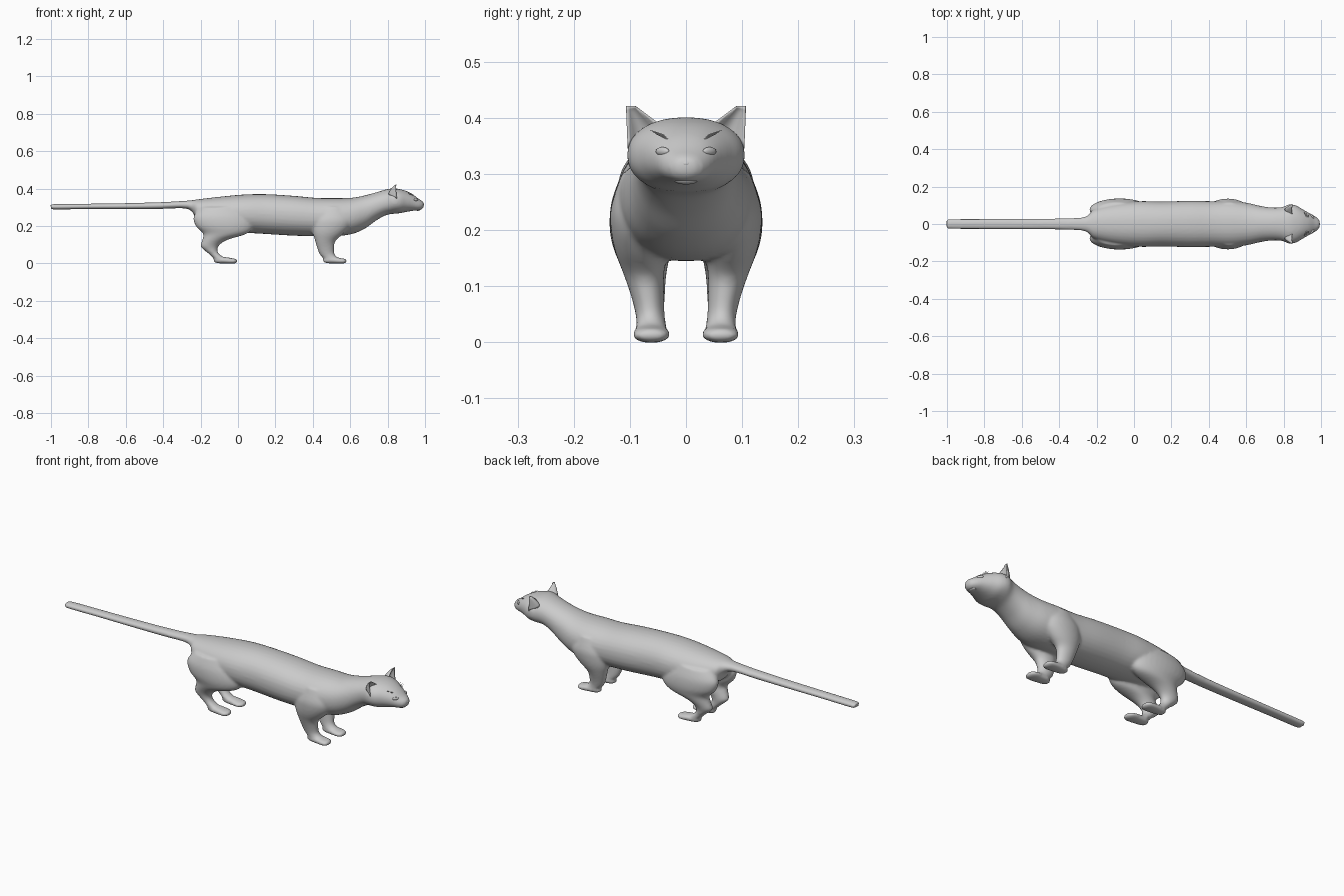
import bpy, bmesh, math
from mathutils import Vector

if "Cube" in bpy.data.objects:
    bpy.data.objects.remove(bpy.data.objects["Cube"])


def catmull(rows, steps=5):
    """Smoothly interpolate a list of parameter rows."""
    out = []
    for i in range(len(rows) - 1):
        p = [rows[max(i - 1, 0)], rows[i], rows[i + 1], rows[min(i + 2, len(rows) - 1)]]
        for s in range(steps):
            t = s / steps
            out.append([0.5 * (2 * b + (c - a) * t + (2 * a - 5 * b + 4 * c - d) * t * t
                               + (3 * b - a - 3 * c + d) * t ** 3) for a, b, c, d in zip(*p)])
    return out + [list(rows[-1])]


def skin(bm, rings):
    """Bridge equal-length rings and cap both ends."""
    vs = [[bm.verts.new(p) for p in r] for r in rings]
    n = len(vs[0])
    for a, b in zip(vs, vs[1:]):
        for i in range(n):
            bm.faces.new((a[i], a[(i + 1) % n], b[(i + 1) % n], b[i]))
    bm.faces.new(vs[0])
    bm.faces.new(vs[-1])


def spow(v, e):
    return math.copysign(abs(v) ** e, v)


ANG = [2 * math.pi * i / 32 for i in range(32)]


def loft_x(bm, rows, yc=0.0, e=0.92):
    """Rows are x, bottom z, top z, half width."""
    skin(bm, [[(x, yc + w * spow(math.cos(a), e),
                (lo + hi) / 2 + (hi - lo) / 2 * spow(math.sin(a), e)) for a in ANG]
              for x, lo, hi, w in catmull(rows)])


def loft_z(bm, rows, side):
    """Rows are z, rear x, front x, centre y, half width."""
    skin(bm, [[((x0 + x1) / 2 + (x1 - x0) / 2 * math.cos(a), side * (yc + w * math.sin(a)), z)
               for a in ANG] for z, x0, x1, yc, w in catmull(rows)])


def finish(bm, name):
    bmesh.ops.recalc_face_normals(bm, faces=bm.faces[:])
    for f in bm.faces:
        f.smooth = True
    me = bpy.data.meshes.new(name)
    bm.to_mesh(me)
    bm.free()
    ob = bpy.data.objects.new(name, me)
    bpy.context.collection.objects.link(ob)
    return ob


# Tail, torso, neck and head in one sweep
TRUNK = [
    (-1.0, .293, .312, .018), (-.985, .288, .317, .026), (-.8, .29, .319, .028),
    (-.6, .29, .322, .029), (-.42, .291, .327, .03), (-.29, .294, .334, .034),
    (-.245, .275, .338, .048), (-.21, .225, .343, .08), (-.1, .18, .356, .11),
    (.03, .165, .368, .122), (.15, .157, .37, .12), (.3, .148, .361, .124),
    (.42, .145, .35, .122), (.52, .145, .349, .124), (.61, .157, .351, .112),
    (.68, .187, .364, .096), (.74, .23, .38, .088), (.79, .257, .395, .09),
    (.83, .265, .401, .105), (.865, .268, .397, .1), (.9, .275, .387, .08),
    (.935, .281, .369, .06), (.965, .284, .346, .044), (.984, .29, .334, .03), (.994, .303, .326, .014)]
HIND = [
    (.3, -.2, .03, .07, .045), (.25, -.238, .07, .075, .058), (.2, -.226, .08, .078, .058),
    (.16, -.188, .05, .077, .05), (.13, -.19, -.045, .073, .04), (.11, -.197, -.085, .07, .034),
    (.09, -.2, -.105, .067, .03), (.07, -.18, -.11, .065, .027), (.05, -.155, -.1, .063, .026),
    (.03, -.135, -.072, .062, .027), (.012, -.12, -.05, .062, .026)]
FORE = [
    (.3, .44, .58, .07, .045), (.24, .4, .61, .076, .058), (.2, .395, .6, .08, .054),
    (.16, .4, .565, .08, .046), (.12, .412, .522, .075, .036), (.085, .422, .514, .069, .03),
    (.05, .436, .516, .064, .026), (.028, .455, .535, .062, .027), (.01, .475, .54, .062, .026)]

bm = bmesh.new()
loft_x(bm, TRUNK)
for side in (1, -1):
    for leg, heel in ((HIND, -.13), (FORE, .455)):
        loft_z(bm, leg, side)
        # paw
        loft_x(bm, [(heel, .008, .022, .012), (heel + .02, .001, .032, .025),
                    (heel + .06, -.001, .034, .031), (heel + .1, -.001, .027, .034),
                    (heel + .118, .001, .024, .026), (heel + .126, .006, .019, .012)],
               yc=side * .062)
body = finish(bm, "body")
m = body.modifiers.new("blend", 'REMESH')
m.mode = 'VOXEL'
m.voxel_size = .006
m.use_smooth_shade = True
m = body.modifiers.new("soften", 'SMOOTH')
m.factor = .5
m.iterations = 10

bpy.context.view_layer.update()
skin_ob = body.evaluated_get(bpy.context.evaluated_depsgraph_get())


def face_x(y, z):
    """Surface of the face seen from the nose side."""
    hit, loc, _, _ = skin_ob.ray_cast(Vector((1.5, y, z)), Vector((-1, 0, 0)))
    return loc.x if hit else .93


def ellipsoid(name, loc, size, rot=(0, 0, 0)):
    bpy.ops.mesh.primitive_uv_sphere_add(segments=20, ring_count=12, radius=1, location=loc, rotation=rot)
    ob = bpy.context.object
    ob.name = name
    ob.scale = size
    bpy.ops.object.shade_smooth()


for side, label in ((1, "left"), (-1, "right")):
    # Ear: crescent section tapering to a blunt tip, hollow at the front
    inner, outer = Vector((.85, .046, .388)), Vector((.852, .104, .345))
    tip_in, tip_out = Vector((.844, .09, .421)), Vector((.844, .107, .421))
    bm = bmesh.new()
    rings = []
    for k in range(9):
        t = k / 8
        a, b = inner.lerp(tip_in, t), outer.lerp(tip_out, t ** .9)
        ring = []
        for depth, order in ((.045, range(9)), (.03, range(7, 0, -1))):
            for i in order:
                p = a.lerp(b, i / 8)
                bow = math.sin(math.pi * i / 8) * (1 - t) ** .8
                p += Vector((-depth, .002, .006)) * bow
                ring.append((p.x + (.003 if depth < .04 else -.002), side * p.y, p.z))
        rings.append(ring)
    skin(bm, rings)
    finish(bm, label + "_ear")

    # Eye
    ellipsoid(label + "_eye", (face_x(side * .042, .34) - .001, side * .042, .34),
              (.006, .0155, .0075), (0, 0, side * .75))

    # Brow hairs
    for j in range(3):
        y0, z0 = .032 + .003 * j, .362 + .003 * j
        a = Vector((face_x(side * y0, z0) - .002, side * y0, z0))
        b = Vector((a.x - .004 - .004 * j, side * (.056 + .004 * j), .372 + .003 * j))
        d = b - a
        bpy.ops.mesh.primitive_cone_add(vertices=6, radius1=.0016, radius2=.0003, depth=d.length,
                                        location=(a + b) / 2, rotation=d.to_track_quat('Z', 'Y').to_euler())
        bpy.context.object.name = label + "_brow_hair"

    # Upper lip pads
    ellipsoid(label + "_lip", (.968, side * .014, .298), (.014, .016, .007), (side * .25, 0, 0))

# Nose and chin
ellipsoid("nose", (.986, 0, .318), (.008, .011, .007))
ellipsoid("chin", (.962, 0, .287), (.013, .02, .006))
